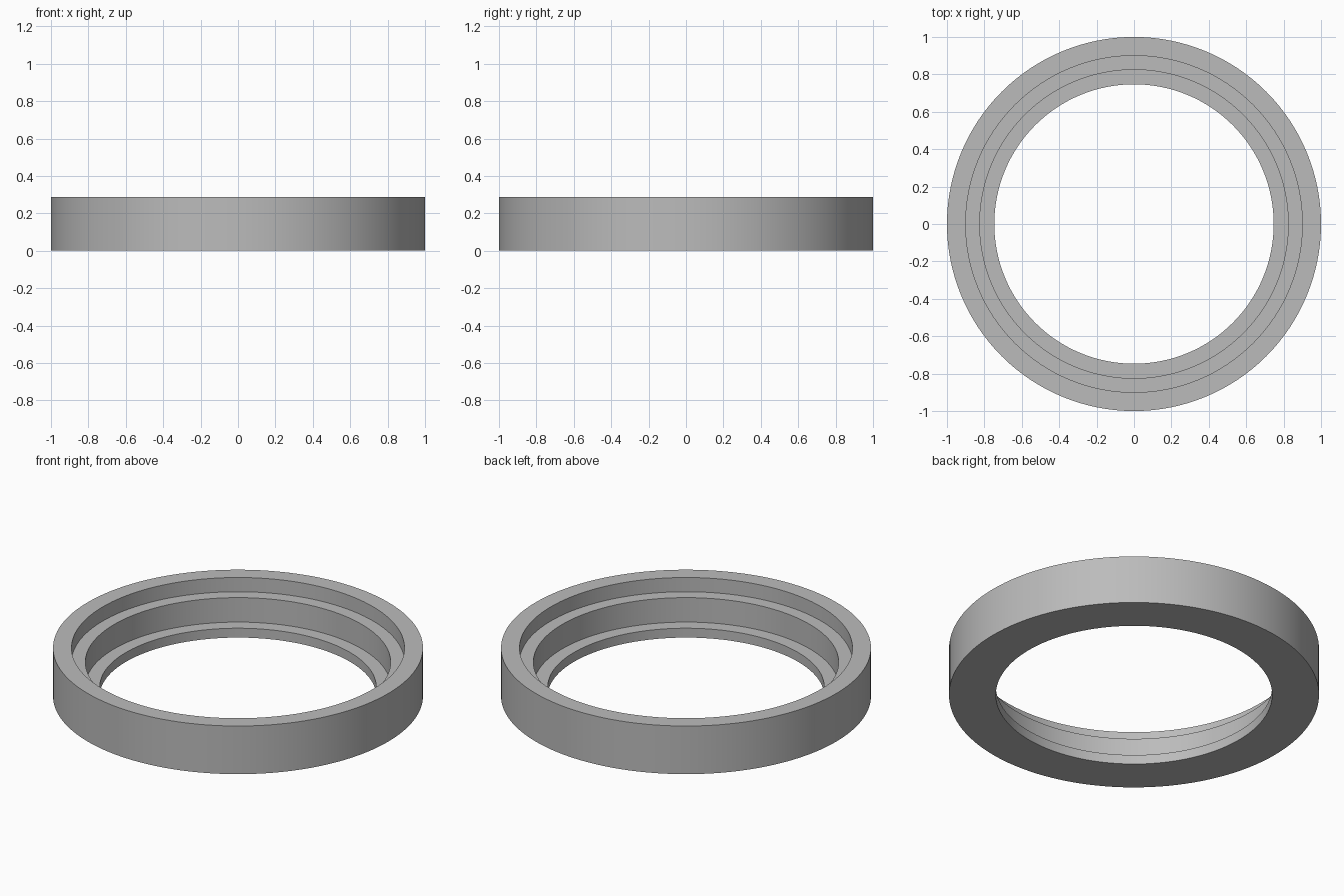
import bpy
import bmesh
import math

cube = bpy.data.objects.get("Cube")
if cube:
    bpy.data.objects.remove(cube, do_unlink=True)

SEGMENTS = 128

# Plain grey material
grey = bpy.data.materials.new("grey")
grey.use_nodes = True
colour = (0.5, 0.5, 0.5, 1)
grey.diffuse_color = colour
grey.node_tree.nodes["Principled BSDF"].inputs["Base Color"].default_value = colour

# Cross-section (radius, height): flat base, straight outside, two steps inside
profile = [(0.747, 0), (1, 0), (1, 0.287), (0.9, 0.287),
           (0.9, 0.202), (0.825, 0.202), (0.825, 0.056), (0.747, 0.056)]

# Revolve the closed cross-section into a ring
bm = bmesh.new()
verts = [bm.verts.new((r, 0, z)) for r, z in profile]
edges = [bm.edges.new((verts[i - 1], verts[i])) for i in range(len(verts))]
bmesh.ops.spin(bm, geom=verts + edges, cent=(0, 0, 0), axis=(0, 0, 1),
               angle=math.tau, steps=SEGMENTS, use_merge=False)
bmesh.ops.remove_doubles(bm, verts=bm.verts, dist=0.0005)
bmesh.ops.recalc_face_normals(bm, faces=bm.faces)
mesh = bpy.data.meshes.new("stepped_ring")
bm.to_mesh(mesh)
bm.free()
mesh.materials.append(grey)

ring = bpy.data.objects.new("stepped_ring", mesh)
bpy.context.collection.objects.link(ring)
bpy.ops.object.select_all(action="DESELECT")
ring.select_set(True)
bpy.context.view_layer.objects.active = ring
bpy.ops.object.shade_smooth_by_angle(angle=math.radians(30))
